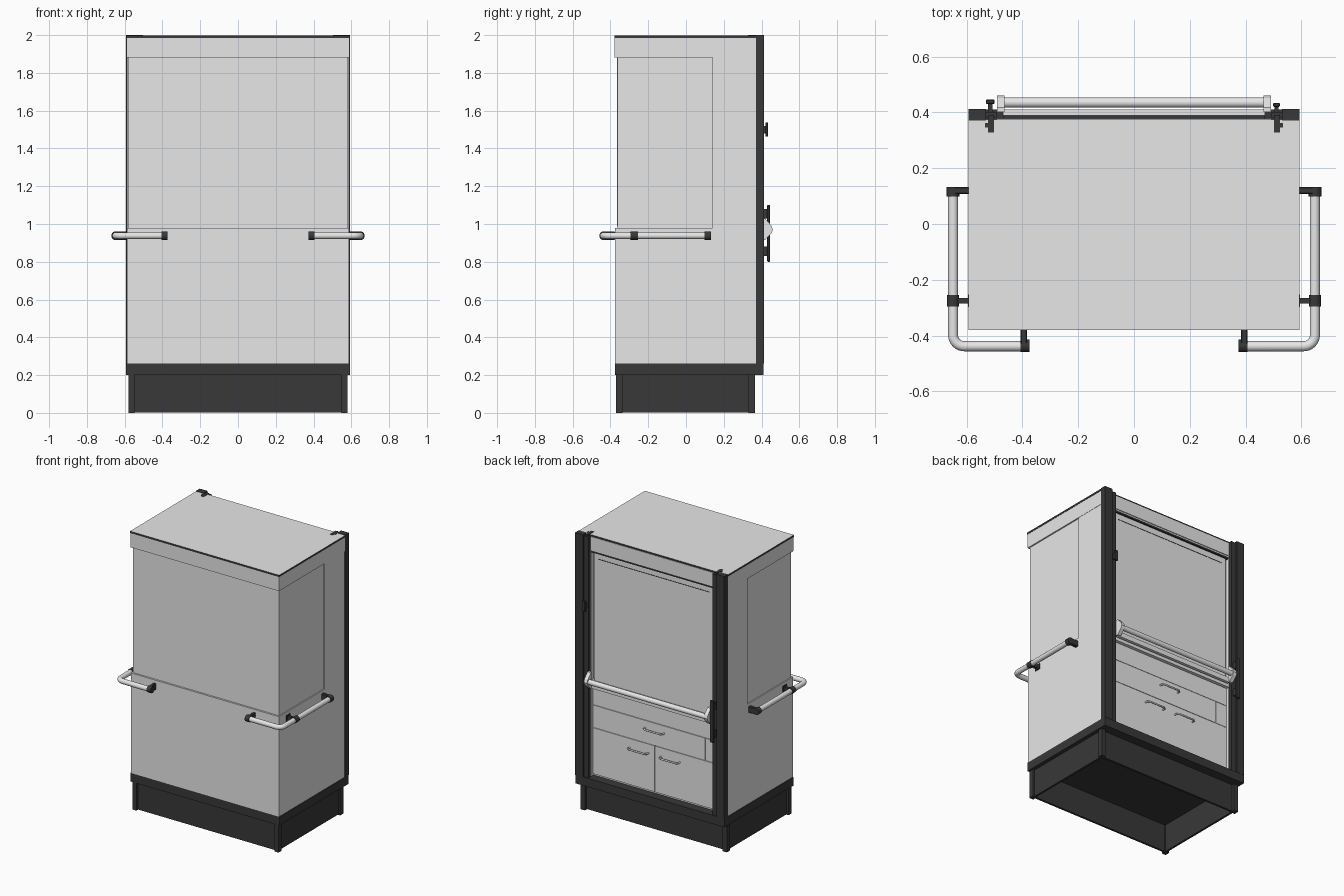
import bpy, bmesh, math
from mathutils import Vector

if "Cube" in bpy.data.objects:
    bpy.data.objects.remove(bpy.data.objects["Cube"])


def material(name, v):
    m = bpy.data.materials.new(name)
    m.diffuse_color = (v, v, v, 1)
    m.use_nodes = True
    m.node_tree.nodes["Principled BSDF"].inputs["Base Color"].default_value = m.diffuse_color
    return m


LIGHT = material("light_grey", 0.80)
DARK = material("charcoal", 0.04)


def finish(name, bm, mat, smooth=False):
    bmesh.ops.recalc_face_normals(bm, faces=bm.faces)
    me = bpy.data.meshes.new(name)
    bm.to_mesh(me)
    bm.free()
    me.materials.append(mat)
    ob = bpy.data.objects.new(name, me)
    bpy.context.collection.objects.link(ob)
    if smooth:
        bpy.ops.object.select_all(action='DESELECT')
        bpy.context.view_layer.objects.active = ob
        ob.select_set(True)
        bpy.ops.object.shade_smooth_by_angle(angle=math.radians(40))
    return ob


def box(name, x, y, z, mat, bevel=0):
    bm = bmesh.new()
    bmesh.ops.create_cube(bm, size=1)
    for v in bm.verts:
        v.co = Vector([(a + b) / 2 + c * (b - a) for (a, b), c in zip((x, y, z), v.co)])
    if bevel:
        bmesh.ops.bevel(bm, geom=bm.edges[:], offset=bevel, segments=1, affect='EDGES')
    return finish(name, bm, mat)


def pair(name, x, y, z, mat, bevel=0):
    # the same box on both sides of the cabinet
    box(name + "_right", x, y, z, mat, bevel)
    box(name + "_left", (-x[1], -x[0]), y, z, mat, bevel)


def tube(name, pts, r, mat, n=16):
    # sweep a round section along a path
    pts = [Vector(p) for p in pts]
    bm = bmesh.new()
    rings = []
    for i, p in enumerate(pts):
        t = (pts[min(i + 1, len(pts) - 1)] - pts[max(i - 1, 0)]).normalized()
        up = Vector((0, 0, 1))
        side = t.cross(up).normalized()
        rings.append([bm.verts.new(p + r * (math.cos(a) * side + math.sin(a) * up))
                      for a in [2 * math.pi * k / n for k in range(n)]])
    for a, b in zip(rings, rings[1:]):
        for k in range(n):
            bm.faces.new((a[k], a[(k + 1) % n], b[(k + 1) % n], b[k]))
    bm.faces.new(rings[0])
    bm.faces.new(rings[-1])
    return finish(name, bm, mat, True)


# plinth: recessed skirt, corner legs, base slab above a hollow underside
for n, y in (("front", (-0.355, -0.34)), ("back", (0.33, 0.345))):
    box("skirt_" + n, (-0.565, 0.565), y, (0.003, 0.2), DARK)
pair("skirt_side", (0.55, 0.565), (-0.345, 0.335), (0.003, 0.2), DARK)
for n, y in (("front", (-0.37, -0.335)), ("back", (0.33, 0.365))):
    pair(n + "_leg", (0.547, 0.58), y, (0, 0.2), DARK)
box("base_slab", (-0.592, 0.592), (-0.376, 0.41), (0.2, 0.262), DARK)

# cabinet body
BACK = 0.345
box("lower_body", (-0.588, 0.588), (-0.376, BACK), (0.262, 0.98), LIGHT)
box("upper_body", (-0.58, 0.58), (-0.363, BACK), (0.98, 1.882), LIGHT)
box("front_shutter", (-0.572, 0.572), (-0.366, -0.36), (0.986, 1.88), LIGHT)
pair("side_rear_panel", (0.57, 0.588), (0.14, BACK), (0.98, 1.882), LIGHT)
pair("rear_stile", (0.492, 0.588), (BACK, 0.372), (0.262, 1.882), LIGHT)
box("header", (-0.59, 0.59), (-0.378, 0.372), (1.882, 1.986), LIGHT)
roof = box("roof", (-0.592, 0.592), (-0.379, 0.375), (1.984, 1.997), DARK)
roof.data.materials.append(LIGHT)
for p in roof.data.polygons:
    p.material_index = 1 if p.normal.z > 0.5 else 0

# back posts with inner lips and roof hooks
pair("back_post", (0.53, 0.592), (0.37, 0.412), (0.262, 2.0), DARK)
pair("post_lip", (0.492, 0.53), (0.38, 0.402), (0.262, 1.99), DARK)
pair("roof_hook", (0.502, 0.523), (0.328, 0.39), (1.975, 2.0), DARK)
pair("roof_hook_tip", (0.515, 0.533), (0.345, 0.362), (1.985, 2.0), DARK)

# back shutter, header and trim
box("back_header", (-0.492, 0.492), (0.368, 0.378), (1.89, 1.985), LIGHT)
box("shutter_top_strip", (-0.492, 0.492), (BACK, 0.372), (1.87, 1.882), DARK)
box("back_shutter", (-0.475, 0.475), (BACK - 0.01, 0.36), (0.95, 1.87), LIGHT)
box("shutter_seam", (-0.44, 0.44), (0.358, 0.362), (1.826, 1.83), DARK)
box("shutter_bottom_rail", (-0.47, 0.47), (0.388, 0.41), (0.915, 0.95), LIGHT)
box("rail_web", (-0.47, 0.47), (0.375, 0.39), (0.925, 0.94), DARK)
box("rail_back", (-0.492, 0.492), (BACK, 0.378), (0.90, 0.95), LIGHT)

# drawer and doors
box("drawer_front", (-0.398, 0.398), (BACK - 0.01, 0.355), (0.608, 0.768), LIGHT)
pair("drawer_side", (0.401, 0.492), (BACK - 0.01, 0.354), (0.608, 0.768), LIGHT)
box("drawer_top_rail", (-0.492, 0.492), (BACK - 0.01, 0.354), (0.771, 0.90), LIGHT)
pair("door", (0.0015, 0.491), (BACK - 0.01, 0.355), (0.275, 0.605), LIGHT)


def pull(name, cx, z):
    w, y = 0.074, BACK + 0.008
    tube(name, [(cx - w, y, z), (cx - w, y + 0.018, z), (cx - w + 0.012, y + 0.03, z),
                (cx + w - 0.012, y + 0.03, z), (cx + w, y + 0.018, z), (cx + w, y, z)], 0.006, LIGHT, 10)


pull("drawer_pull", 0, 0.715)
pull("door_pull_right", 0.125, 0.54)
pull("door_pull_left", -0.125, 0.54)

# lift bar with shaped end brackets
tube("lift_bar", [(-0.47, 0.435, 0.97), (0.47, 0.435, 0.97)], 0.018, LIGHT, 24)
profile = [(0.402, 1.03), (0.418, 1.03), (0.452, 0.992), (0.46, 0.97), (0.452, 0.95), (0.418, 0.915), (0.402, 0.915)]
for s, n in ((1, "right"), (-1, "left")):
    bm = bmesh.new()
    f = bm.faces.new([bm.verts.new((s * 0.463, y, z)) for y, z in profile])
    g = bmesh.ops.extrude_face_region(bm, geom=[f])
    bmesh.ops.translate(bm, vec=(s * 0.027, 0, 0), verts=[v for v in g["geom"] if isinstance(v, bmesh.types.BMVert)])
    finish("lift_bar_bracket_" + n, bm, LIGHT)

# latch on the left post, small knob on the right post
box("latch_plate", (-0.53, -0.5), (0.43, 0.446), (0.8, 1.1), DARK, 0.003)
for i, z in enumerate((0.855, 1.055)):
    box("latch_block_%d" % i, (-0.523, -0.507), (0.40, 0.432), (z - 0.025, z + 0.025), DARK)
box("knob_stem", (0.503, 0.518), (0.40, 0.422), (1.48, 1.52), DARK)
box("knob_plate", (0.498, 0.523), (0.42, 0.434), (1.462, 1.538), DARK, 0.003)

# wrap-around grab rails with dark mounts
Z, R = 0.938, 0.018
for s, n in ((1, "right"), (-1, "left")):
    path = [(s * 0.39, -0.438, Z)]
    for k in range(9):
        a = math.pi / 2 * k / 8
        path.append((s * (0.608 + 0.04 * math.sin(a)), -0.398 - 0.04 * math.cos(a), Z))
    path.append((s * 0.648, 0.115, Z))
    tube("grab_rail_" + n, path, R, LIGHT, 20)
    tube("mid_collar_" + n, [(s * 0.648, -0.295, Z), (s * 0.648, -0.255, Z)], 0.022, DARK, 20)
    tube("rear_collar_" + n, [(s * 0.648, 0.098, Z), (s * 0.648, 0.132, Z)], 0.023, DARK, 20)
    tube("front_collar_" + n, [(s * 0.374, -0.436, Z), (s * 0.406, -0.436, Z)], 0.023, DARK, 20)
pair("front_mount", (0.384, 0.406), (-0.44, -0.376), (Z - 0.022, Z + 0.022), DARK, 0.003)
pair("rear_mount", (0.586, 0.648), (0.108, 0.132), (Z - 0.022, Z + 0.022), DARK, 0.003)
pair("mid_mount_stem", (0.586, 0.635), (-0.285, -0.265), (Z - 0.012, Z + 0.012), DARK)
pair("mid_mount_flange", (0.584, 0.594), (-0.297, -0.253), (Z - 0.02, Z + 0.02), DARK)
